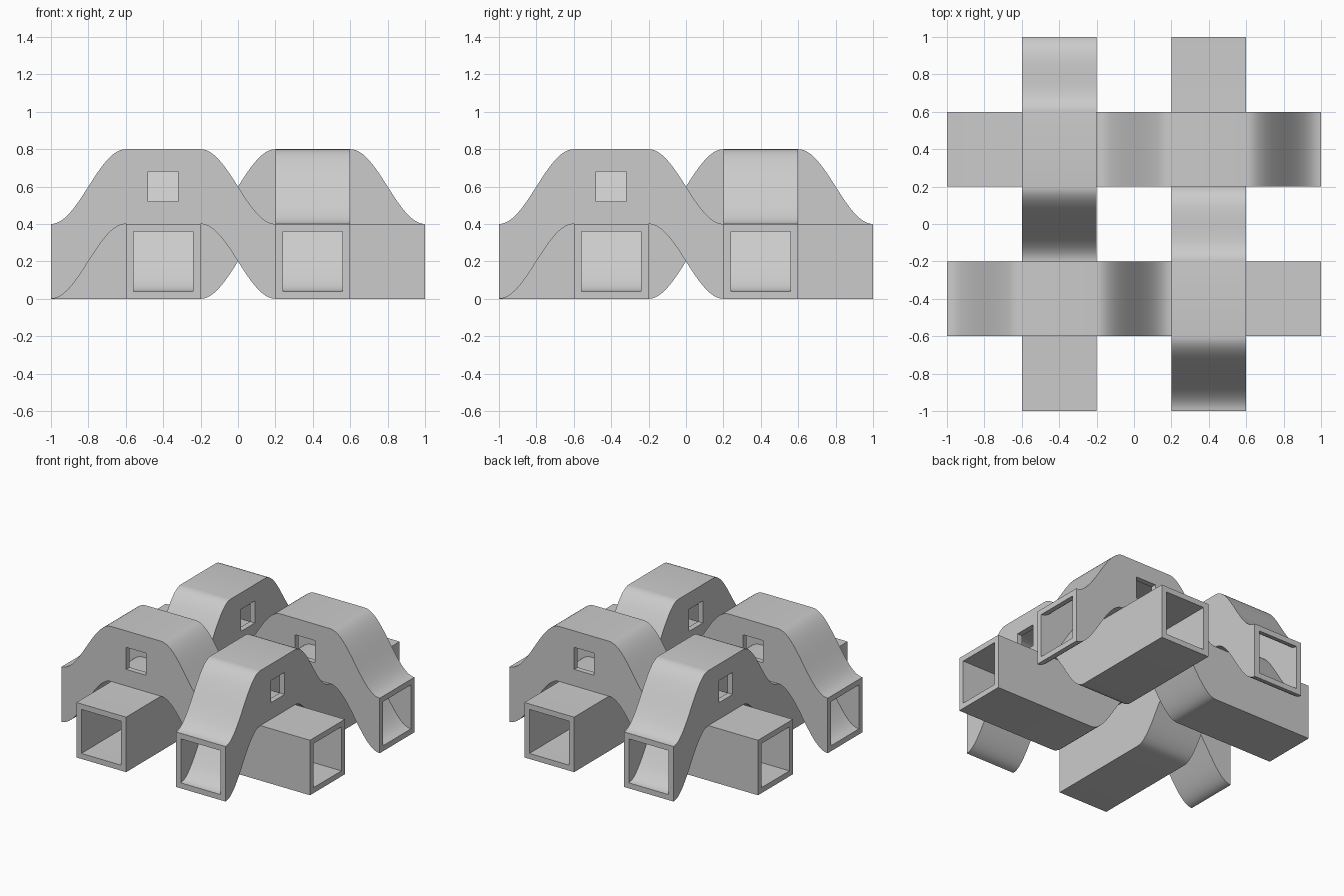
import bpy, bmesh, math

if "Cube" in bpy.data.objects:
    bpy.data.objects.remove(bpy.data.objects["Cube"])

HALF, WALL, STEPS = 0.2, 0.04, 24   # half width, wall thickness, segments per bend


def ease(a, b, s):
    t = min(max((s - a) / (b - a), 0), 1)
    return 0.5 - 0.5 * math.cos(math.pi * t)


def floor_height(s):
    # rises onto the hump, then drops back to the ground
    return 0.4 * (ease(-1, -0.6, s) - ease(-0.2, 0.2, s))


# Stations along the tube: dense on the two bends, plain on the straights
stations = [-1 + 0.4 * i / STEPS for i in range(STEPS + 1)]
stations += [-0.2 + 0.4 * i / STEPS for i in range(STEPS + 1)] + [1.0]


def section(bm, s, inset):
    z, h = floor_height(s), HALF - inset
    return [bm.verts.new((s, -0.4 + y, z + k)) for y, k in
            ((-h, inset), (h, inset), (h, 0.4 - inset), (-h, 0.4 - inset))]


# Hollow square tube with one raised hump
bm = bmesh.new()
skins = [[section(bm, s, inset) for s in stations] for inset in (0, WALL)]
for rings in skins:
    for a, b in zip(rings, rings[1:]):
        for i in range(4):
            j = (i + 1) % 4
            bm.faces.new((a[i], a[j], b[j], b[i]))
for end in (0, -1):
    a, b = skins[0][end], skins[1][end]
    for i in range(4):
        j = (i + 1) % 4
        bm.faces.new((a[i], a[j], b[j], b[i]))
bmesh.ops.recalc_face_normals(bm, faces=bm.faces)
mesh = bpy.data.meshes.new("woven_tube")
bm.to_mesh(mesh)
bm.free()
tube = bpy.data.objects.new("front_tube", mesh)
bpy.context.collection.objects.link(tube)

# Square window through both sides of the hump
bpy.ops.mesh.primitive_cube_add(size=1, location=(-0.4, -0.4, 0.6))
cutter = bpy.context.object
cutter.name = "window_cutter"
cutter.scale = (0.16, 0.6, 0.16)
cutter.hide_render = True
mod = tube.modifiers.new("window", 'BOOLEAN')
mod.operation, mod.solver, mod.object = 'DIFFERENCE', 'EXACT', cutter
bpy.ops.object.select_all(action='DESELECT')
bpy.context.view_layer.objects.active = tube
tube.select_set(True)
bpy.ops.object.modifier_apply(modifier=mod.name)
bpy.data.objects.remove(cutter)
bpy.ops.object.shade_smooth_by_angle(angle=math.radians(30))

# The other three tubes are quarter turns of the first, giving the weave
for k, name in enumerate(("right_tube", "back_tube", "left_tube"), 1):
    copy = tube.copy()
    copy.name = name
    copy.rotation_euler.z = k * math.pi / 2
    bpy.context.collection.objects.link(copy)
